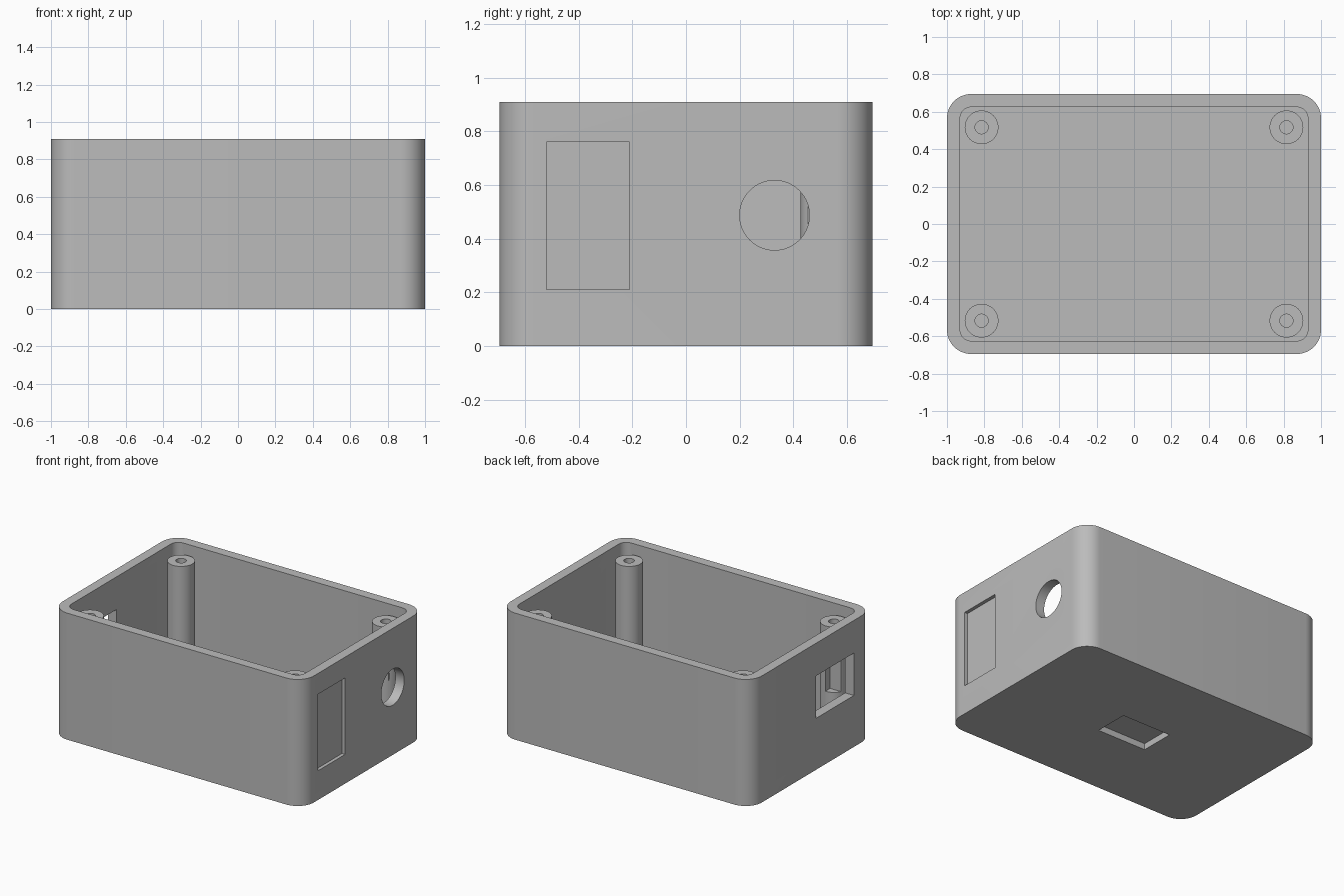
import bpy, bmesh, math
from mathutils import Matrix

cube = bpy.data.objects.get("Cube")
if cube:
    bpy.data.objects.remove(cube, do_unlink=True)

grey = bpy.data.materials.new("plain_grey")
grey.use_nodes = True
COLOUR = (0.5, 0.5, 0.5, 1)
grey.diffuse_color = COLOUR
grey.node_tree.nodes["Principled BSDF"].inputs["Base Color"].default_value = COLOUR

WIDTH, DEPTH, HEIGHT = 2.0, 1.39, 0.91
WALL = 0.07
POST_TOP = HEIGHT - WALL


def finish(name, bm):
    mesh = bpy.data.meshes.new(name)
    bmesh.ops.recalc_face_normals(bm, faces=bm.faces)
    bm.to_mesh(mesh)
    bm.free()
    mesh.materials.append(grey)
    obj = bpy.data.objects.new(name, mesh)
    bpy.context.collection.objects.link(obj)
    return obj


def rounded_block(name, w, d, radius, z0, z1, steps=12):
    """Upright block with rounded vertical corners."""
    bm = bmesh.new()
    ring = []
    for q, (sx, sy) in enumerate(((1, 1), (-1, 1), (-1, -1), (1, -1))):
        for i in range(steps + 1):
            a = math.pi / 2 * (q + i / steps)
            ring.append(bm.verts.new((sx * (w / 2 - radius) + radius * math.cos(a),
                                      sy * (d / 2 - radius) + radius * math.sin(a), z0)))
    base = bm.faces.new(ring)
    top = bmesh.ops.extrude_face_region(bm, geom=[base])["geom"]
    bmesh.ops.translate(bm, vec=(0, 0, z1 - z0),
                        verts=[v for v in top if isinstance(v, bmesh.types.BMVert)])
    return finish(name, bm)


def box(name, low, high):
    bm = bmesh.new()
    bmesh.ops.create_cube(bm, size=1)
    for v in bm.verts:
        v.co = [lo + (c + 0.5) * (hi - lo) for c, lo, hi in zip(v.co, low, high)]
    return finish(name, bm)


def cylinder(name, radius, length, centre, turn=0, sides=48):
    bm = bmesh.new()
    bmesh.ops.create_cone(bm, cap_ends=True, segments=sides, radius1=radius,
                          radius2=radius, depth=length,
                          matrix=Matrix.Translation(centre) @ Matrix.Rotation(turn, 4, "Y"))
    return finish(name, bm)


def cut(obj, cutters):
    """Subtract each cutter and bake the result."""
    for cutter in cutters:
        cutter.hide_render = True
        mod = obj.modifiers.new("cut", "BOOLEAN")
        mod.operation, mod.solver, mod.object = "DIFFERENCE", "EXACT", cutter
    graph = bpy.context.evaluated_depsgraph_get()
    mesh = bpy.data.meshes.new_from_object(obj.evaluated_get(graph))
    obj.modifiers.clear()
    obj.data = mesh


# Openings: round port, side window, label recess and underside recess
port = cylinder("port_cutter", 0.13, 0.3, (1.03, 0.33, 0.487), math.pi / 2, 64)
window = box("window_cutter", (-1.1, -0.48, 0.37), (-0.81, -0.05, 0.675))
label = box("label_cutter", (0.975, -0.52, 0.21), (1.1, -0.21, 0.76))
underside = box("underside_cutter", (-0.195, -0.125, -0.1), (0.195, 0.125, 0.045))
cavity = rounded_block("cavity_cutter", WIDTH - 2 * WALL, DEPTH - 2 * WALL,
                       0.06, WALL, HEIGHT + 0.1)
cutters = [cavity, port, window, label, underside]

# Open case
case = rounded_block("case", WIDTH, DEPTH, 0.13, 0, HEIGHT)
cut(case, cutters)
parts = [case]

# Screw posts, notched where the openings reach them
for x_name, x in (("left", 0.815), ("right", -0.815)):
    for y_name, y in (("front", -0.517), ("back", 0.517)):
        base = WALL - 0.01
        post = cylinder(f"{y_name}_{x_name}_post", 0.09, POST_TOP - base,
                        (x, y, (POST_TOP + base) / 2))
        bore = cylinder("bore_cutter", 0.035, 0.6, (x, y, POST_TOP), sides=32)
        cut(post, [bore, port, window])
        bpy.data.objects.remove(bore, do_unlink=True)
        parts.append(post)

for cutter in cutters:
    bpy.data.objects.remove(cutter, do_unlink=True)

# Smooth curved walls, crisp edges
bpy.ops.object.select_all(action="DESELECT")
for part in parts:
    part.select_set(True)
bpy.context.view_layer.objects.active = case
bpy.ops.object.shade_smooth_by_angle(angle=math.radians(30))
